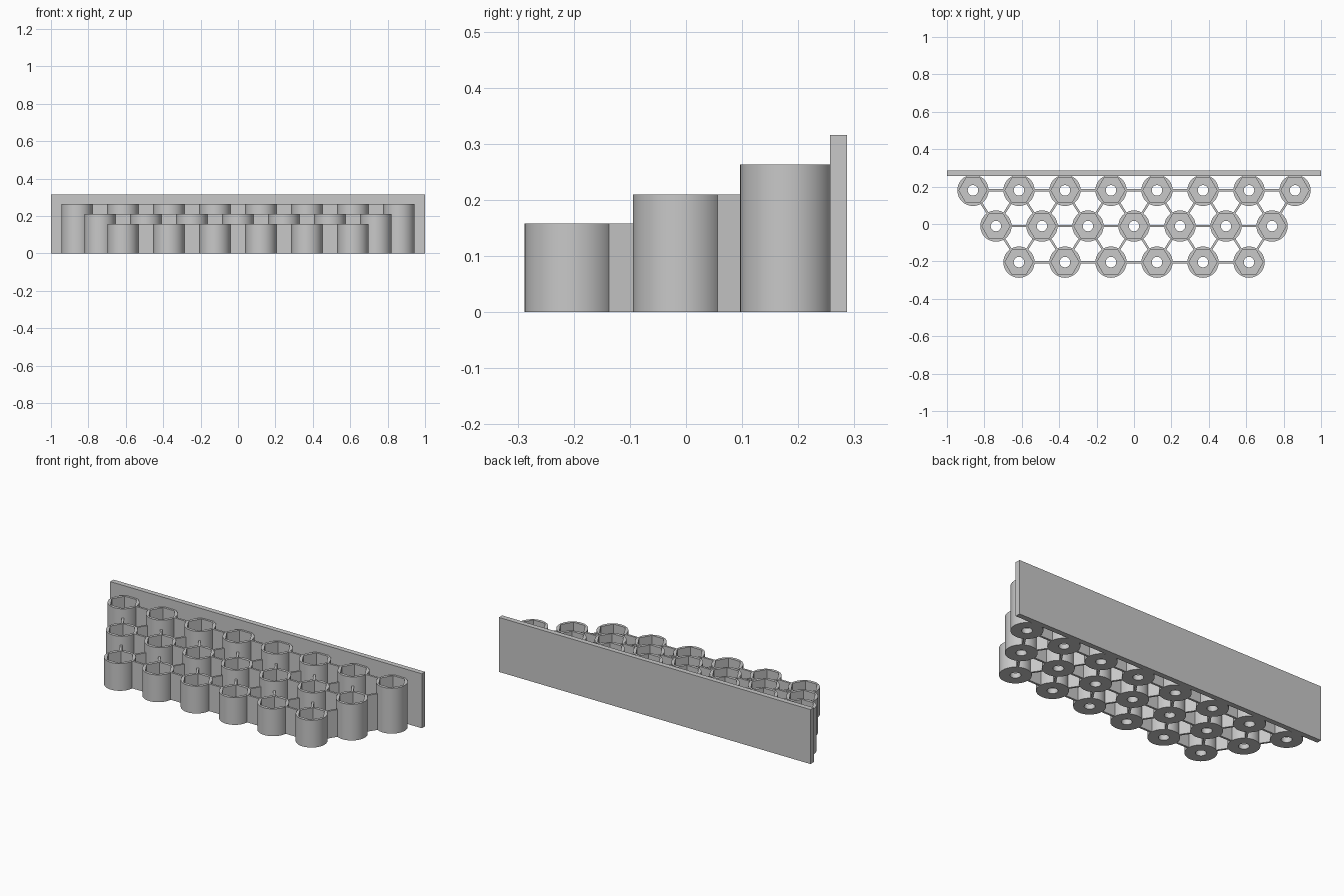
import bpy, bmesh, math
from mathutils import Vector, Matrix

cube = bpy.data.objects.get("Cube")
if cube:
    bpy.data.objects.remove(cube, do_unlink=True)

grey = bpy.data.materials.new("plain grey")
grey.use_nodes = True
grey.diffuse_color = (0.58, 0.58, 0.58, 1)
grey.node_tree.nodes["Principled BSDF"].inputs["Base Color"].default_value = (0.58, 0.58, 0.58, 1)

PITCH = 0.246
CUP_R, HEX_R, HOLE_R = 0.0835, 0.075, 0.028
FLOOR, WEB = 0.03, 0.012
SIDES = 48
# (cups in row, row y, row height), front to back
ROWS = [(6, -0.204, 0.158), (7, -0.011, 0.21), (8, 0.18, 0.263)]


def add_object(name, bm):
    mesh = bpy.data.meshes.new(name)
    bmesh.ops.recalc_face_normals(bm, faces=bm.faces)
    bm.to_mesh(mesh)
    bm.free()
    mesh.materials.append(grey)
    obj = bpy.data.objects.new(name, mesh)
    bpy.context.collection.objects.link(obj)
    return obj


def round_radius(r):
    return lambda a: r


def hex_radius(a):
    # distance to a hexagon side, corners pointing along x
    off = a % (math.pi / 3) - math.pi / 6
    return HEX_R * math.cos(math.pi / 6) / math.cos(off)


def make_cup(name, height):
    # closed loft: drain hole, outer wall, rim, hexagonal pocket, pocket floor
    section = [(round_radius(HOLE_R), 0), (round_radius(CUP_R), 0),
               (round_radius(CUP_R), height), (hex_radius, height),
               (hex_radius, FLOOR), (round_radius(HOLE_R), FLOOR)]
    bm = bmesh.new()
    rings = []
    for radius, z in section:
        ring = []
        for i in range(SIDES):
            a = math.tau * i / SIDES
            r = radius(a)
            ring.append(bm.verts.new((r * math.cos(a), r * math.sin(a), z)))
        rings.append(ring)
    for k, low in enumerate(rings):
        high = rings[(k + 1) % len(rings)]
        for i in range(SIDES):
            j = (i + 1) % SIDES
            bm.faces.new((low[i], low[j], high[j], high[i]))
    return add_object(name, bm)


def add_box(bm, center, size, angle=0):
    matrix = (Matrix.Translation(center) @ Matrix.Rotation(angle, 4, 'Z')
              @ Matrix.Diagonal((*size, 1)))
    bmesh.ops.create_cube(bm, size=1, matrix=matrix)


def add_web(bm, a, b, height):
    # thin wall between two cups, ending inside their walls
    a, b = Vector(a), Vector(b)
    d = b - a
    mid = (a + b) / 2
    add_box(bm, (mid.x, mid.y, height / 2),
            (d.length - 2 * (CUP_R - 0.004), WEB, height), math.atan2(d.y, d.x))


def row_points(count, y):
    return [((i - (count - 1) / 2) * PITCH, y) for i in range(count)]


# Cups, one shared mesh per row
bpy.ops.object.select_all(action='DESELECT')
for label, (count, y, height) in zip(("front", "middle", "back"), ROWS):
    first = None
    for n, (x, py) in enumerate(row_points(count, y), 1):
        name = f"{label}_cup_{n}"
        if first is None:
            cup = first = make_cup(name, height)
            bpy.context.view_layer.objects.active = cup
            cup.select_set(True)
            bpy.ops.object.shade_smooth_by_angle(angle=math.radians(30))
            cup.select_set(False)
        else:
            cup = first.copy()
            cup.name = name
            bpy.context.collection.objects.link(cup)
        cup.location = (x, py, 0)

# Webs along each row and diagonally to the row behind
bm = bmesh.new()
for k, (count, y, height) in enumerate(ROWS):
    points = row_points(count, y)
    for a, b in zip(points, points[1:]):
        add_web(bm, a, b, height)
    if k + 1 < len(ROWS):
        behind = row_points(*ROWS[k + 1][:2])
        for i, p in enumerate(points):
            add_web(bm, p, behind[i], height)
            add_web(bm, p, behind[i + 1], height)
add_object("connecting_webs", bm)

# Back plate
bm = bmesh.new()
add_box(bm, (0, 0.272, 0.158), (2, 0.03, 0.316))
add_object("back_plate", bm)
